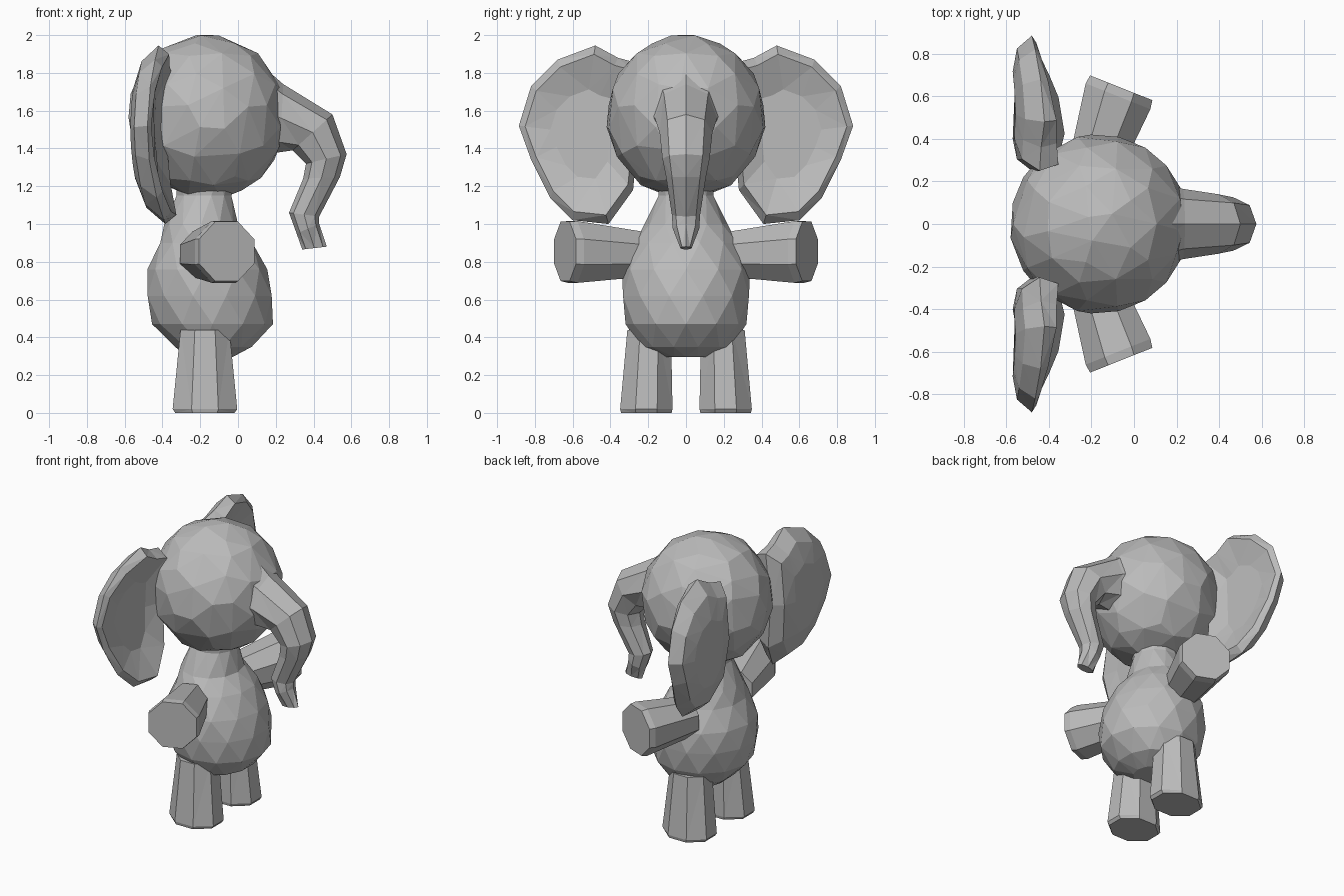
import bpy
import bmesh
from math import sin, cos, pi
from mathutils import Vector

if "Cube" in bpy.data.objects:
    bpy.data.objects.remove(bpy.data.objects["Cube"], do_unlink=True)

GREY = (0.5, 0.5, 0.5, 1)
grey = bpy.data.materials.new("grey skin")
grey.use_nodes = True
grey.diffuse_color = GREY
grey.node_tree.nodes["Principled BSDF"].inputs["Base Color"].default_value = GREY


def finish(name, bm, mirror=False):
    """Turn a bmesh into a flat-shaded object, optionally mirrored left to right."""
    bmesh.ops.recalc_face_normals(bm, faces=bm.faces)
    mesh = bpy.data.meshes.new(name)
    bm.to_mesh(mesh)
    bm.free()
    mesh.materials.append(grey)
    obj = bpy.data.objects.new(name, mesh)
    bpy.context.collection.objects.link(obj)
    if mirror:
        mod = obj.modifiers.new("mirror", 'MIRROR')
        mod.use_axis = (False, True, False)
        mod.use_mirror_merge = False
    return obj


def skin(name, rings, mirror=False):
    """Bridge rings of points and close both ends."""
    bm = bmesh.new()
    loops = [[bm.verts.new(p) for p in ring] for ring in rings]
    n = len(rings[0])
    for a, b in zip(loops, loops[1:]):
        for i in range(n):
            j = (i + 1) % n
            bm.faces.new((a[i], a[j], b[j], b[i]))
    bm.faces.new(loops[0])
    bm.faces.new(loops[-1])
    bmesh.ops.triangulate(bm, faces=[f for f in bm.faces if len(f.verts) == 4])
    return finish(name, bm, mirror)


def ring(centre, u, v, sides, turn=0.0):
    c, u, v = Vector(centre), Vector(u), Vector(v)
    angles = [2 * pi * (i + turn) / sides for i in range(sides)]
    return [c + u * cos(a) + v * sin(a) for a in angles]


# Head: faceted ellipsoid with irregular triangles
bm = bmesh.new()
bmesh.ops.create_icosphere(bm, subdivisions=3, radius=1)
for v in bm.verts:
    x, y, z = v.co
    reach = 0.425 if x > 0 else 0.41
    v.co = Vector((-0.17 + reach * x, 0.42 * y, 1.567 + 0.435 * z))
head = finish("head", bm)
mod = head.modifiers.new("facets", 'DECIMATE')
mod.ratio = 0.5

# Pear-shaped body and neck: height, back x, front x, half width
body = [(0.295, -0.27, -0.03, 0.12), (0.35, -0.34, 0.08, 0.25), (0.47, -0.455, 0.185, 0.32),
        (0.62, -0.49, 0.19, 0.345), (0.76, -0.48, 0.155, 0.34), (0.9, -0.42, 0.085, 0.28),
        (1.0, -0.39, 0.0, 0.22), (1.15, -0.33, -0.03, 0.15), (1.25, -0.33, -0.03, 0.15)]
skin("body", [ring(((a + b) / 2, 0, z), ((b - a) / 2, 0, 0), (0, w, 0), 12, 0.5 * (k % 2))
              for k, (z, a, b, w) in enumerate(body)])

# Trunk: upper/outer point (x, z), lower/inner point (x, z), half width
trunk = [((0.0, 1.95), (0.0, 1.35), 0.24), ((0.24, 1.74), (0.22, 1.38), 0.165),
         ((0.5, 1.58), (0.29, 1.39), 0.14), ((0.575, 1.37), (0.36, 1.32), 0.125),
         ((0.54, 1.25), (0.345, 1.24), 0.105), ((0.43, 1.04), (0.27, 1.06), 0.075),
         ((0.43, 1.0), (0.31, 0.95), 0.07), ((0.47, 0.88), (0.34, 0.865), 0.03)]
skin("trunk", [ring(((a[0] + b[0]) / 2, 0, (a[1] + b[1]) / 2),
                    ((a[0] - b[0]) / 2, 0, (a[1] - b[1]) / 2), (0, w, 0), 8)
               for a, b, w in trunk])

# Legs
skin("legs", [ring((-0.175, y, z), (rx, 0, 0), (0, ry, 0), 8, 0.5)
              for y, z, rx, ry in [(0.21, 0.0, 0.17, 0.145), (0.21, 0.02, 0.185, 0.15),
                                   (0.195, 0.44, 0.14, 0.125)]], True)

# Arms, reaching out and slightly forward
skin("arms", [ring(c, (0.93 * r, -0.37 * r, 0), (0, 0, r), 8, 0.5)
              for c, r in [((-0.195, 0.25, 0.84), 0.13), ((-0.075, 0.6, 0.852), 0.177),
                           ((-0.06, 0.64, 0.855), 0.17)]], True)

# Ears: rounded outline (y, z), domed at the back, hollow in front, thick beside the head
outline = [(0.25, 1.85), (0.36, 1.88), (0.48, 1.945), (0.68, 1.87), (0.82, 1.73), (0.885, 1.52),
           (0.82, 1.34), (0.72, 1.14), (0.6, 1.02), (0.41, 1.0), (0.28, 1.18), (0.25, 1.5)]


def ear_ring(scale, offset, slope=0.0):
    """Outline scaled about the ear's middle; slope thickens the side next to the head."""
    pts = []
    for y, z in outline:
        y2, z2 = 0.55 + (y - 0.55) * scale, 1.48 + (z - 1.48) * scale
        bow = -0.48 + (0.3 if z2 > 1.5 else 0.38) * (z2 - 1.5) ** 2
        pts.append((bow + offset + slope * (0.55 - y2), y2, z2))
    return pts


skin("ears", [ear_ring(0.5, -0.09), ear_ring(0.82, -0.07), ear_ring(1, 0),
              ear_ring(0.9, 0.06, 0.13), ear_ring(0.5, 0.03, 0.06)], True)
